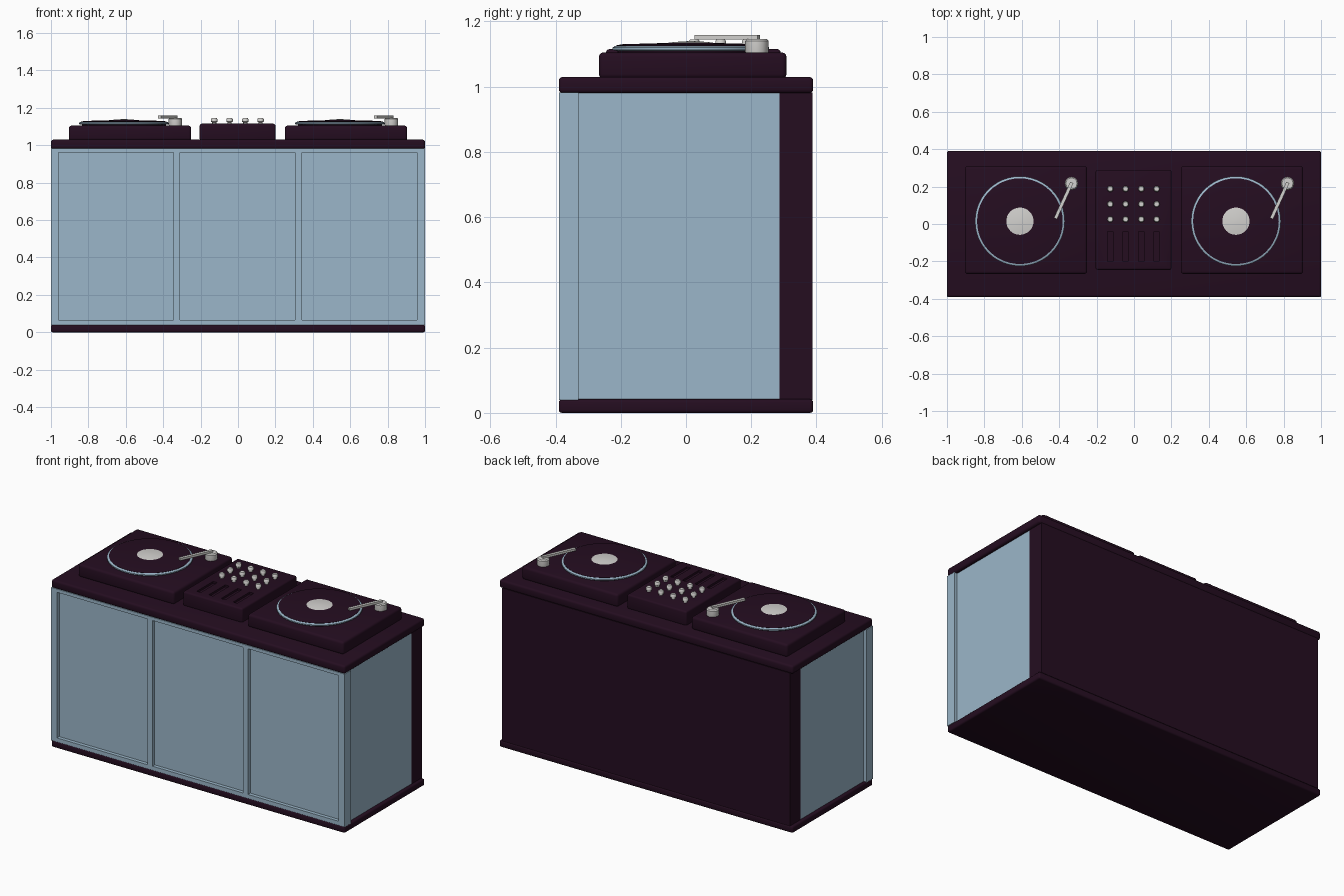
import bpy, math
from mathutils import Vector

old = bpy.data.objects.get("Cube")
if old:
    bpy.data.objects.remove(old, do_unlink=True)


def material(name, rgb):
    m = bpy.data.materials.new(name)
    m.use_nodes = True
    m.diffuse_color = (*rgb, 1)
    m.node_tree.nodes["Principled BSDF"].inputs["Base Color"].default_value = (*rgb, 1)
    return m


DARK = material("dark plum", (0.018, 0.004, 0.0145))
BLUE = material("pale blue", (0.33, 0.47, 0.585))
WHITE = material("off white", (0.65, 0.64, 0.62))


def finish(name, mat, smooth=True):
    ob = bpy.context.object
    ob.name = ob.data.name = name
    ob.data.materials.append(mat)
    if smooth:
        bpy.ops.object.shade_smooth_by_angle(angle=math.radians(40))
    return ob


def apply_all(ob):
    bpy.ops.object.select_all(action='DESELECT')
    ob.select_set(True)
    bpy.context.view_layer.objects.active = ob
    for mod in list(ob.modifiers):
        bpy.ops.object.modifier_apply(modifier=mod.name)


def box(name, mat, x, y, z, bevel=0):
    """Box from (low, high) pairs, with an optional rounded edge."""
    lo, hi = Vector((x[0], y[0], z[0])), Vector((x[1], y[1], z[1]))
    bpy.ops.mesh.primitive_cube_add(size=1, location=(lo + hi) / 2)
    ob = bpy.context.object
    ob.scale = hi - lo
    bpy.ops.object.transform_apply(location=False, rotation=False)
    if bevel:
        mod = ob.modifiers.new("round", 'BEVEL')
        mod.width, mod.segments = bevel, 3
        apply_all(ob)
    return finish(name, mat, bevel > 0)


def cut(ob, cutters):
    """Subtract each cutter from the object, then remove it."""
    for c in cutters:
        mod = ob.modifiers.new("cut", 'BOOLEAN')
        mod.operation, mod.solver, mod.object = 'DIFFERENCE', 'EXACT', c
    apply_all(ob)
    for c in cutters:
        bpy.data.objects.remove(c, do_unlink=True)


def lathe(name, mat, x, y, profile, sides):
    """Spin (radius, height) points about a vertical axis."""
    verts, faces, n = [], [], len(profile)
    for i in range(sides):
        a = math.tau * i / sides
        verts += [(r * math.cos(a), r * math.sin(a), z) for r, z in profile]
    for i in range(sides):
        j = (i + 1) % sides
        faces += [(i * n + k, j * n + k, j * n + k + 1, i * n + k + 1)
                  for k in range(n - 1)]
    faces.append([i * n for i in reversed(range(sides))])
    faces.append([i * n + n - 1 for i in range(sides)])
    me = bpy.data.meshes.new(name)
    me.from_pydata(verts, [], faces)
    ob = bpy.data.objects.new(name, me)
    ob.location = (x, y, 0)
    bpy.context.collection.objects.link(ob)
    bpy.ops.object.select_all(action='DESELECT')
    ob.select_set(True)
    bpy.context.view_layer.objects.active = ob
    return finish(name, mat)


# Cabinet
box("bottom_slab", DARK, (-1, 1), (-0.39, 0.39), (0, 0.042), 0.01)
box("top_slab", DARK, (-1, 1), (-0.39, 0.39), (0.98, 1.03), 0.012)
box("side_panels", BLUE, (-0.98, 0.98), (-0.33, 0.287), (0.04, 0.982))
box("back_panel", DARK, (-0.982, 0.982), (0.287, 0.388), (0.04, 0.982))

# Front with three recessed door panels
front = box("front_frame", BLUE, (-1, 1), (-0.39, -0.33), (0.04, 0.982))
cut(front, [box("door_cutter", BLUE, (x - 0.308, x + 0.308), (-0.5, -0.368), (0.065, 0.962))
            for x in (-0.652, -0.002, 0.65)])

# Mixer with fader slots and knobs
mixer = box("mixer_body", DARK, (-0.205, 0.2), (-0.245, 0.29), (1.025, 1.115), 0.01)
columns = (-0.127, -0.045, 0.039, 0.121)
cut(mixer, [box("slot_cutter", DARK, (x - 0.014, x + 0.014), (-0.2, -0.04), (1.103, 1.2))
            for x in columns])
for x in columns:
    for y in (0.025, 0.106, 0.188):
        lathe("mixer_knob", WHITE, x, y,
              [(0.011, 1.11), (0.011, 1.123), (0.017, 1.126), (0.017, 1.14), (0.013, 1.145)], 10)

# Two turntables
for side, cx in (("right", -0.5775), ("left", 0.5775)):
    box(side + "_deck", DARK, (cx - 0.327, cx + 0.327), (-0.267, 0.308), (1.025, 1.105), 0.014)
    px, py = cx - 0.0325, 0.015
    lathe(side + "_platter", DARK, px, py, [(0.225, 1.1), (0.225, 1.112)], 48)
    lathe(side + "_platter_rim", BLUE, px, py,
          [(0.23, 1.11), (0.24, 1.113), (0.24, 1.12), (0.232, 1.125), (0.225, 1.125)], 48)
    lathe(side + "_record", DARK, px, py,
          [(0.229, 1.12), (0.229, 1.1265), (0.21, 1.13), (0.07, 1.134)], 48)
    lathe(side + "_label", WHITE, px, py,
          [(0.074, 1.13), (0.073, 1.134), (0.05, 1.137), (0.02, 1.139), (0.004, 1.1395)], 32)

    # Tonearm and its pivot
    pivot, tip = Vector((cx + 0.243, 0.217, 1.151)), Vector((cx + 0.16, 0.035, 1.151))
    lathe(side + "_arm_pivot", WHITE, pivot.x, pivot.y,
          [(0.034, 1.1), (0.036, 1.108), (0.036, 1.14), (0.03, 1.146)], 12)
    along = pivot - tip
    half = along.length / 2 + 0.006
    arm = box(side + "_tonearm", WHITE, (-half, half), (-0.009, 0.009), (-0.007, 0.007))
    arm.location = (pivot + tip) / 2
    arm.rotation_euler.z = math.atan2(along.y, along.x)
